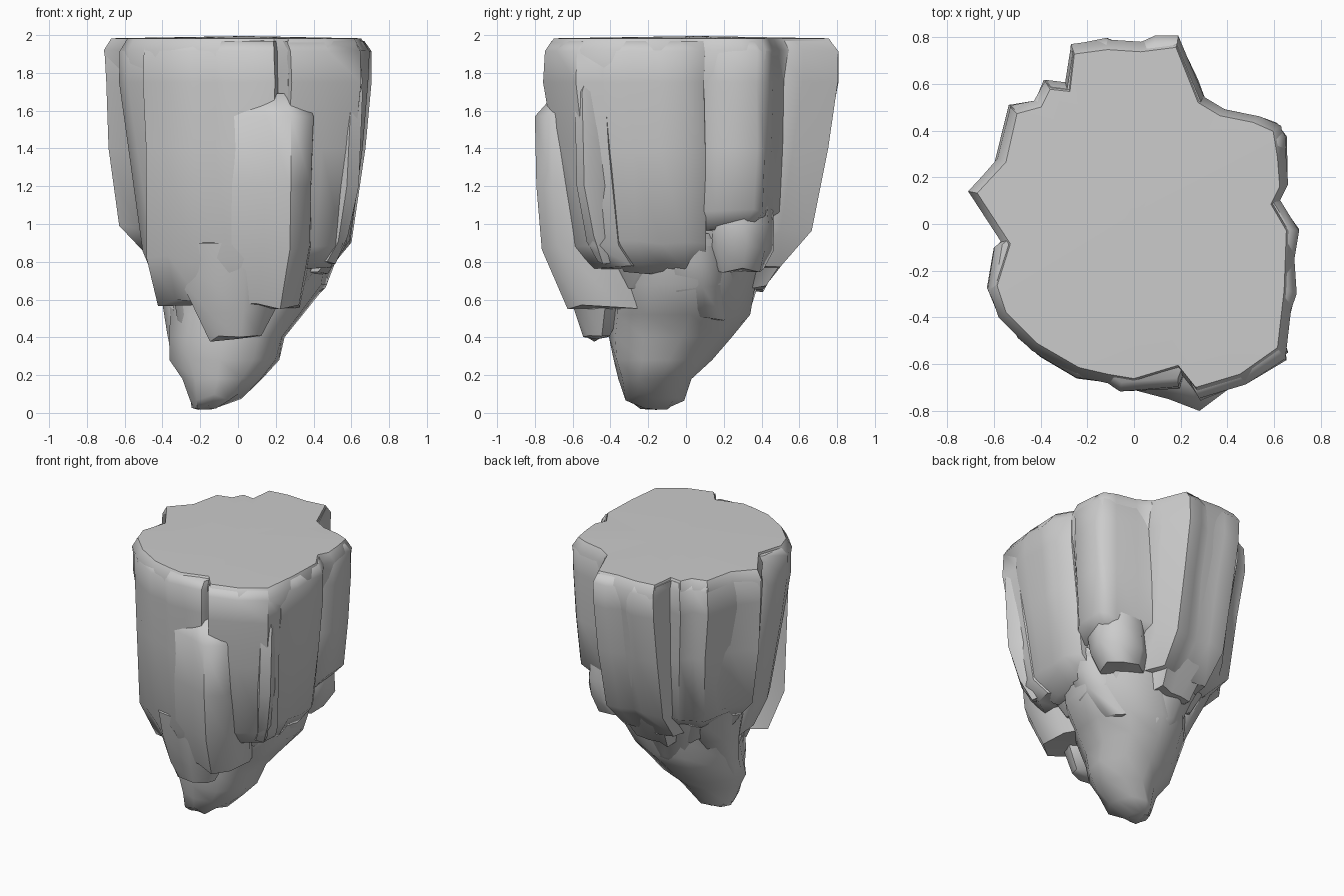
import bpy, bmesh, math, random
random.seed(4)

def loft(name, rings, jit=0.012):
    """Skin a stack of equal-length rings and close both ends with a fan."""
    bm = bmesh.new()
    loops = []
    for k, ring in enumerate(rings):
        j = 0 if k < 2 else jit
        end = k >= len(rings) - 2
        loops.append([bm.verts.new((x + random.uniform(-j, j), y + random.uniform(-j, j),
                                    max(0.012, z + random.uniform(-2, 2) * j * end)))
                      for x, y, z in ring])
    n = len(loops[0])
    for a, b in zip(loops, loops[1:]):
        for i in range(n):
            bm.faces.new((a[i], b[i], b[(i + 1) % n], a[(i + 1) % n]))
    for ring, dz in ((loops[0], 0.012), (loops[-1], -0.012)):
        c = [sum(v.co[i] for v in ring) / n for i in range(3)]
        centre = bm.verts.new((c[0], c[1], max(0, c[2] + dz)))
        for i in range(n):
            bm.faces.new((ring[i], ring[(i + 1) % n], centre))
    bmesh.ops.recalc_face_normals(bm, faces=bm.faces)
    me = bpy.data.meshes.new(name)
    bm.to_mesh(me)
    bm.free()
    ob = bpy.data.objects.new(name, me)
    bpy.context.collection.objects.link(ob)
    bpy.ops.object.select_all(action='DESELECT')
    ob.select_set(True)
    bpy.context.view_layer.objects.active = ob
    bpy.ops.object.shade_smooth_by_angle(angle=math.radians(52))
    return ob

def slab(name, outline, levels, jit=0.01):
    """Footprint that leans in towards the island axis, narrowing half as fast."""
    cx, cy = (sum(p[i] for p in outline) / len(outline) for i in (0, 1))
    d = math.hypot(cx, cy)
    rings = []
    for z, s in levels:
        q = (1 + s) / 2
        m = (s - q) * 0.68 / d
        rings.append([(x * q + cx * m, y * q + cy * m, z) for x, y in outline])
    return loft(name, rings, jit)

def chunk(name, sections, n=9, turn=0.2, jit=0.012):
    """Rough oval boulder: sections are (z, cx, cy, rx, ry)."""
    return loft(name, [[(cx + rx * math.cos(turn + i * math.tau / n),
                         cy + ry * math.sin(turn + i * math.tau / n), z)
                        for i in range(n)] for z, cx, cy, rx, ry in sections], jit)

def cliff(low, s_low, foot, s_foot):
    """Levels of a full-height slab with a rounded rim and a tucked-under foot."""
    return [(1.968, 0.94), (1.915, 0.995), (1.75, 0.995),
            (1.4, 0.5 * (0.99 + s_low) + 0.015), (low, s_low), (foot, s_foot)]

# Island body with the flat top
rim = [(-.27, .77), (-.12, .79), (.03, .78), (.19, .80), (.29, .55), (.39, .49), (.54, .46),
       (.63, .42), (.65, .30), (.66, .17), (.62, .09), (.69, -.03), (.68, -.30), (.65, -.56),
       (.48, -.68), (.28, -.74), (.20, -.64), (0, -.70), (-.12, -.68), (-.25, -.65), (-.44, -.54),
       (-.58, -.40), (-.62, -.28), (-.56, -.09), (-.71, .14), (-.58, .28), (-.53, .50),
       (-.42, .53), (-.38, .61), (-.29, .60)]
loft("rock_core", [[(x * s, y * s, z) for x, y in rim] for z, s in
                   [(1.983, .945), (1.92, 1.0), (1.75, .97), (1.4, .90), (1.05, .80),
                    (.85, .68), (.66, .52)]])

# Cliff slabs around the body
slab("back_slab", [(.32, .50), (.27, .62), (.19, .81), (.09, .81), (-.02, .76), (-.12, .80),
                   (-.27, .77), (-.30, .58), (-.20, .2), (.2, .2)], cliff(.97, .81, .76, .57))
slab("back_left_slab", [(-.22, .60), (-.38, .62), (-.43, .53), (-.53, .51), (-.59, .27),
                        (-.3, .1), (-.15, .3)], cliff(.92, .84, .80, .62))
slab("left_slab", [(-.53, .42), (-.58, .29), (-.71, .14), (-.62, .02), (-.55, -.10),
                   (-.25, -.05), (-.25, .35)], cliff(.98, .88, .84, .68))
slab("left_front_slab", [(-.54, -.05), (-.60, -.10), (-.63, -.28), (-.58, -.39), (-.46, -.52),
                         (-.25, -.35), (-.25, -.05)], cliff(.87, .80, .64, .66))
slab("front_slab", [(-.50, -.49), (-.40, -.57), (-.25, -.66), (-.12, -.68), (-.06, -.72), (.19, -.70),
                    (.23, -.60), (.1, -.25), (-.25, -.25)], cliff(.82, .93, .58, .76))
slab("front_right_slab", [(.19, -.58), (.28, -.75), (.48, -.69), (.65, -.58), (.66, -.44),
                          (.35, -.25), (.15, -.3)], cliff(.88, .83, .76, .70))
slab("right_slab", [(.65, -.44), (.70, -.30), (.69, -.15), (.71, -.03), (.63, .10),
                    (.3, .1), (.3, -.35)], cliff(.90, .85, .74, .66))
slab("back_right_slab", [(.60, .10), (.66, .17), (.65, .38), (.62, .43), (.54, .46), (.39, .49),
                         (.28, .53), (.2, .3), (.35, .1)], cliff(1.06, .92, .98, .78))

# Front buttress that stops below the rim
slab("front_buttress", [(-.04, -.70), (.15, -.75), (.28, -.80), (.40, -.71), (.40, -.45), (.3, -.25),
                        (-.02, -.3)],
     [(1.69, .85), (1.57, 1.0), (1.2, .985), (.88, .95), (.56, .77)])

# Thin side splinter
slab("right_splinter", [(.62, -.42), (.66, -.55), (.60, -.59), (.4, -.45), (.42, -.3)],
     [(1.80, .94), (1.70, 1.0), (1.2, .96), (.92, .88), (.80, .76)])

# Hanging boulders underneath
chunk("lower_keel", [(.92, .04, .02, .48, .44), (.68, .05, -.02, .43, .39), (.52, .0, -.04, .36, .38),
                     (.40, -.05, -.08, .31, .33), (.28, -.07, -.13, .29, .26),
                     (.18, -.08, -.17, .21, .20), (.08, -.12, -.18, .13, .16),
                     (.02, -.17, -.17, .06, .09)], 10)
chunk("front_hanging_block", [(.90, -.02, -.42, .32, .26), (.72, -.02, -.44, .30, .20),
                              (.54, -.02, -.46, .22, .13), (.39, -.02, -.47, .14, .07)], 8)
chunk("right_back_block", [(1.12, .36, .26, .20, .20), (1.0, .37, .27, .20, .20),
                           (.88, .36, .27, .20, .19), (.76, .34, .27, .15, .15)], 8)
chunk("right_low_block", [(.95, .36, .02, .18, .20), (.80, .34, .04, .18, .18),
                          (.65, .31, .05, .16, .17), (.50, .20, .08, .12, .15)], 8)
chunk("back_low_block", [(1.0, -.05, .36, .26, .20), (.85, -.05, .33, .25, .18),
                         (.70, -.05, .25, .22, .13), (.50, -.03, .18, .17, .15),
                         (.36, -.05, .08, .12, .10)], 8)
chunk("left_low_block", [(1.0, -.34, .1, .20, .28), (.85, -.30, .08, .18, .26),
                         (.65, -.27, .02, .15, .20), (.45, -.25, -.05, .12, .14),
                         (.30, -.29, -.12, .07, .08)], 8)
chunk("keel_splinter", [(.6, -.24, -.16, .10, .12), (.35, -.24, -.18, .06, .12),
                        (.15, -.21, -.17, .05, .10), (.03, -.21, -.16, .04, .06)], 6, jit=.005)
